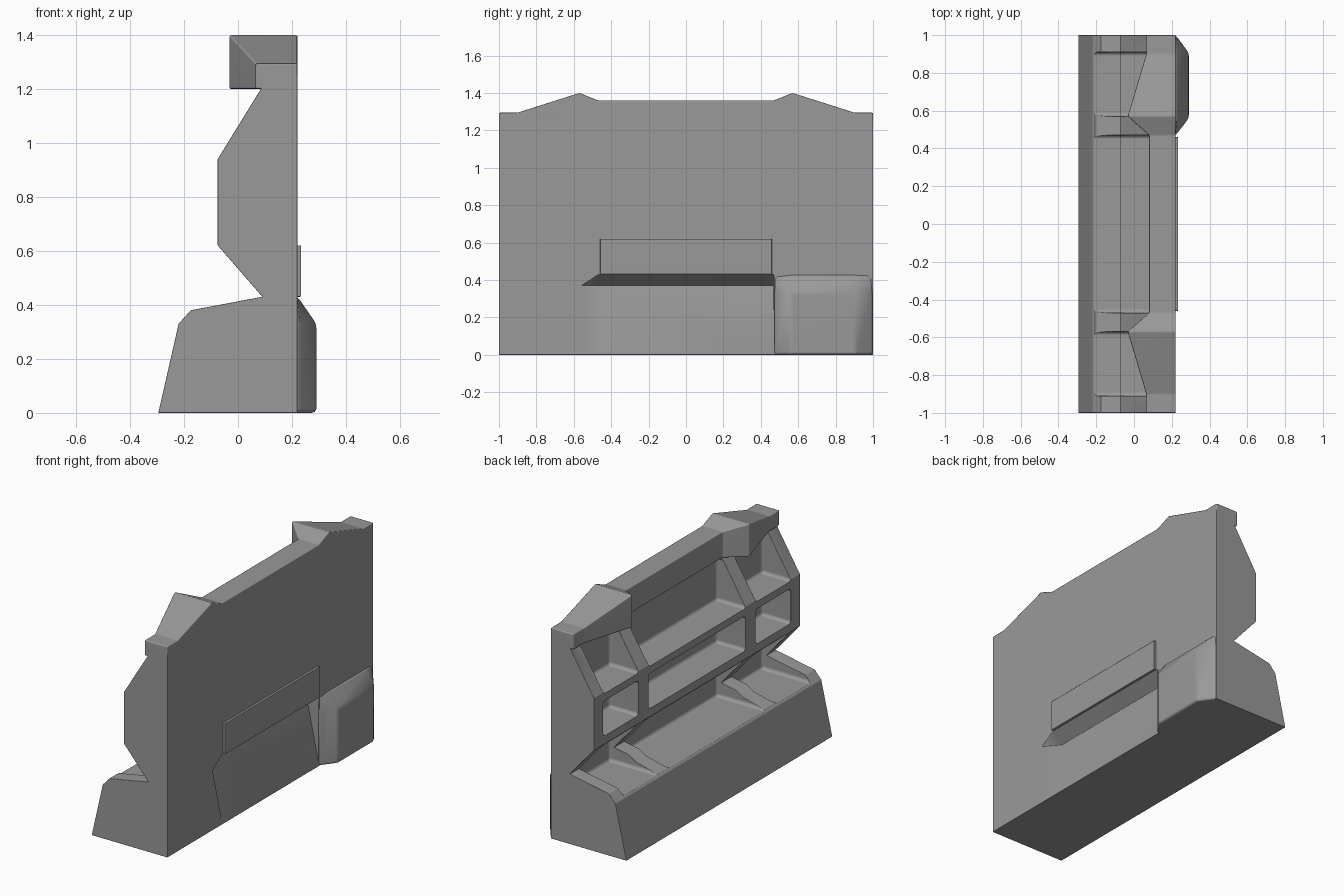
import bpy, bmesh, math

cube = bpy.data.objects.get("Cube")
if cube:
    bpy.data.objects.remove(cube, do_unlink=True)

FACE = 0.22     # flat side of the wall
POCKET = 0.12   # floor of the pockets on the ribbed side

# Dark grey surface
grey = bpy.data.materials.new("dark_grey")
grey.use_nodes = True
shade = (0.32, 0.32, 0.32, 1)
grey.diffuse_color = shade
grey.node_tree.nodes["Principled BSDF"].inputs["Base Color"].default_value = shade


def loft(name, stations):
    """Skin a run of equal-sized (x, z) sections placed at given y values."""
    bm = bmesh.new()
    rings = [[bm.verts.new((x, y, z)) for x, z in pts] for y, pts in stations]
    n = len(rings[0])
    for a, b in zip(rings, rings[1:]):
        for i in range(n):
            j = (i + 1) % n
            bm.faces.new((a[i], a[j], b[j], b[i]))
    bm.faces.new(rings[0])
    bm.faces.new(rings[-1])
    bmesh.ops.recalc_face_normals(bm, faces=bm.faces)
    mesh = bpy.data.meshes.new(name)
    bm.to_mesh(mesh)
    bm.free()
    mesh.materials.append(grey)
    mesh.shade_smooth()
    ob = bpy.data.objects.new(name, mesh)
    bpy.context.collection.objects.link(ob)
    return ob


def extrude(name, profile, y0, y1):
    return loft(name, [(y0, profile), (y1, profile)])


def rect(x0, x1, z0, z1):
    return [(x0, z0), (x1, z0), (x1, z1), (x0, z1)]


def round_edges(ob, width, segments=2, limit=28):
    mod = ob.modifiers.new("round_edges", 'BEVEL')
    mod.width = width
    mod.segments = segments
    mod.limit_method = 'ANGLE'
    mod.angle_limit = math.radians(limit)


def finish(ob, width, limit=28):
    round_edges(ob, width, 2, limit)
    ob.modifiers.new("flat_faces", 'WEIGHTED_NORMAL')


def carve(ob, cutter):
    mod = ob.modifiers.new(cutter.name, 'BOOLEAN')
    mod.operation = 'DIFFERENCE'
    mod.solver = 'EXACT'
    mod.object = cutter
    cutter.hide_render = True
    cutter.hide_set(True)
    cutter.display_type = 'WIRE'


# Wall and heavy foot as one solid, waisted on the ribbed side
body = extrude("wall_body", [(FACE, 0), (-0.295, 0), (-0.22, 0.33), (-0.175, 0.38),
                             (0.09, 0.43), (-0.075, 0.62), (-0.075, 0.94),
                             (0.085, 1.2), (0.1, 1.25), (FACE, 1.25)], -1, 1)

# Pockets with rounded corners, leaving ribs and rails between them
for row, z0, z1 in (("foot", 0.34, 0.61), ("middle", 0.67, 0.885), ("upper", 0.93, 1.2)):
    for col, y0, y1 in (("right", -0.91, -0.57), ("centre", -0.47, 0.47), ("left", 0.57, 0.91)):
        pocket = extrude(f"{row}_{col}_pocket_cutter", rect(-0.4, POCKET, z0, z1), y0, y1)
        round_edges(pocket, 0.02, 4)
        carve(body, pocket)

# Inner gussets on the foot dip below its ends
carve(body, extrude("gusset_cutter", [(0.02, 0.43), (-0.06, 0.38), (-0.2, 0.345),
                                      (-0.4, 0.345), (-0.4, 0.43)], -0.6, 0.6))

# Recess in the flat side, fading out toward the ground
def recess(depth):
    return [(FACE + 0.02, -0.08), (FACE - depth, 0.37), (FACE + 0.02, 0.445)]

carve(body, loft("recess_cutter", [(-0.565, recess(-0.005)), (-0.47, recess(0.075)),
                                   (0.47, recess(0.075))]))
finish(body, 0.006)

# Bulge beside the recess
def bulge(x):
    return [(0.17, 0), (x, 0), (x, 0.33), (FACE + 0.001, 0.43), (0.17, 0.43)]

side_bulge = loft("side_bulge", [(0.47, bulge(0.221)), (0.56, bulge(0.29)),
                                 (0.905, bulge(0.29)), (1, bulge(0.221))])
finish(side_bulge, 0.015)

# Raised plate on the flat side
plate = extrude("plate", rect(0.2, 0.234, 0.43, 0.62), -0.46, 0.46)
finish(plate, 0.004)

# Top cap: widens and rises to a peak on either side of the middle
half = [(0.47, 0.08, 1.36), (0.57, -0.033, 1.4), (0.9, 0.065, 1.295), (1, 0.065, 1.295)]
outline = [(-y, x, z) for y, x, z in reversed(half)] + half
cap = loft("top_cap", [(y, rect(x, FACE, 1.2, z)) for y, x, z in outline])
finish(cap, 0.006, 12)
